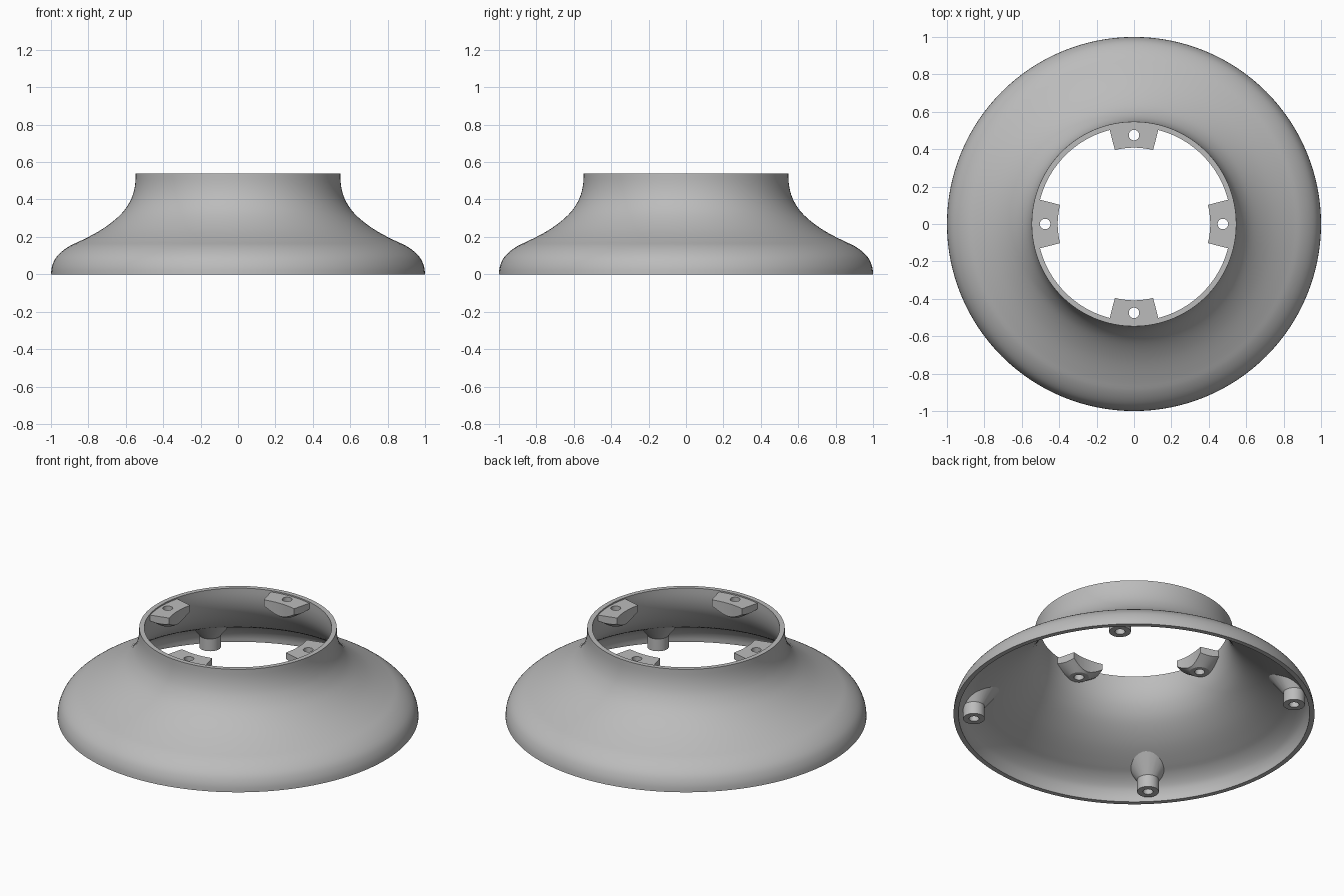
import bpy, bmesh, math
from mathutils import Vector, Matrix

if "Cube" in bpy.data.objects:
    bpy.data.objects.remove(bpy.data.objects["Cube"])

grey = bpy.data.materials.new("plain grey")
grey.diffuse_color = (0.5, 0.5, 0.5, 1)
grey.use_nodes = True
grey.node_tree.nodes["Principled BSDF"].inputs["Base Color"].default_value = grey.diffuse_color


def make(name, bm):
    bmesh.ops.recalc_face_normals(bm, faces=bm.faces)
    me = bpy.data.meshes.new(name)
    bm.to_mesh(me)
    bm.free()
    ob = bpy.data.objects.new(name, me)
    bpy.context.collection.objects.link(ob)
    me.materials.append(grey)
    return ob


def lathe(name, loop, segs, at=(0, 0, 0)):
    """Revolve a closed (radius, z) loop; points on the axis are merged."""
    bm = bmesh.new()
    rings = [[bm.verts.new((r * math.cos(a), r * math.sin(a), z)) for r, z in loop]
             for a in (2 * math.pi * i / segs for i in range(segs))]
    n = len(loop)
    for i in range(segs):
        p, q = rings[i], rings[(i + 1) % segs]
        for j in range(n):
            k = (j + 1) % n
            if loop[j][0] > 0 or loop[k][0] > 0:
                bm.faces.new((p[j], q[j], q[k], p[k]))
    bmesh.ops.remove_doubles(bm, verts=bm.verts, dist=1e-5)
    bmesh.ops.dissolve_degenerate(bm, edges=bm.edges, dist=1e-5)
    bmesh.ops.translate(bm, verts=bm.verts, vec=at)
    return make(name, bm)


def smooth(ob):
    bpy.ops.object.select_all(action='DESELECT')
    ob.select_set(True)
    bpy.context.view_layer.objects.active = ob
    bpy.ops.object.shade_smooth_by_angle(angle=math.radians(30))


def clip(ob, helper):
    """Keep only the part of ob inside helper, and bake the result."""
    mod = ob.modifiers.new("clip", 'BOOLEAN')
    mod.operation, mod.solver, mod.object = 'INTERSECT', 'EXACT', helper
    bpy.context.view_layer.objects.active = ob
    bpy.ops.object.modifier_apply(modifier=mod.name)
    bpy.data.objects.remove(helper)
    smooth(ob)


def ring_copies(ob, name, start):
    """Four copies about the z axis."""
    for i in range(4):
        c = ob if i == 0 else ob.copy()
        if i:
            bpy.context.collection.objects.link(c)
        c.name = f"{name}_{i + 1}"
        c.matrix_world = Matrix.Rotation(start + i * math.pi / 2, 4, 'Z')


# Flared shell: smooth outer curve with a constant wall thickness
key = [Vector(p) for p in [
    (1, 0), (.995, .04), (.976, .085), (.942, .122), (.897, .153), (.848, .176),
    (.78, .21), (.719, .246), (.66, .29), (.612, .337), (.577, .39), (.558, .44),
    (.549, .49), (.547, .54)]]
outer = []
for i in range(len(key) - 1):
    a, b = key[max(i - 1, 0)], key[i]
    c, d = key[i + 1], key[min(i + 2, len(key) - 1)]
    for t in (0, 1 / 3, 2 / 3):
        outer.append(b + .5 * t * ((c - a) + t * (2 * a - 5 * b + 4 * c - d
                                                  + t * (3 * b - a - 3 * c + d))))
outer.append(key[-1])


def inset(w):
    pts = []
    for i, p in enumerate(outer):
        t = (outer[min(i + 1, len(outer) - 1)] - outer[max(i - 1, 0)]).normalized()
        pts.append(p + w * Vector((-t.y, t.x)))
    pts[0].y, pts[-1].y = 0, .54
    return pts


smooth(lathe("shell", [tuple(p) for p in outer + inset(.028)[::-1]], 128))

# Screw bosses under the flare: post, flared root and blind hole
boss = lathe("boss", [(0, .12), (.028, .12), (.028, .015), (.06, .015), (.06, .09),
                      (.19, .26), (0, .26)], 40, (.89, 0, 0))
core = lathe("core_helper", [(0, 0)] + [tuple(p) for p in inset(.014)] + [(0, .54)], 128)
clip(boss, core)
ring_copies(boss, "lower_boss", math.pi / 4)

# Mounting tabs in the neck: conical lug trimmed to a ring sector
tab = lathe("tab", [(.028, .445), (.055, .445), (.16, .515), (.16, .532), (.028, .532)],
            40, (.475, 0, 0))
bm = bmesh.new()
half, steps = math.radians(14.5), 12
arc = [-half + 2 * half * i / steps for i in range(steps + 1)]
edge = [(r * math.cos(a), r * math.sin(a)) for r, s in ((.408, arc), (.533, arc[::-1]))
        for a in s]
face = bm.faces.new([bm.verts.new((x, y, .4)) for x, y in edge])
ext = bmesh.ops.extrude_face_region(bm, geom=[face])
bmesh.ops.translate(bm, vec=(0, 0, .2),
                    verts=[v for v in ext["geom"] if isinstance(v, bmesh.types.BMVert)])
clip(tab, make("sector_helper", bm))
ring_copies(tab, "mounting_tab", 0)
